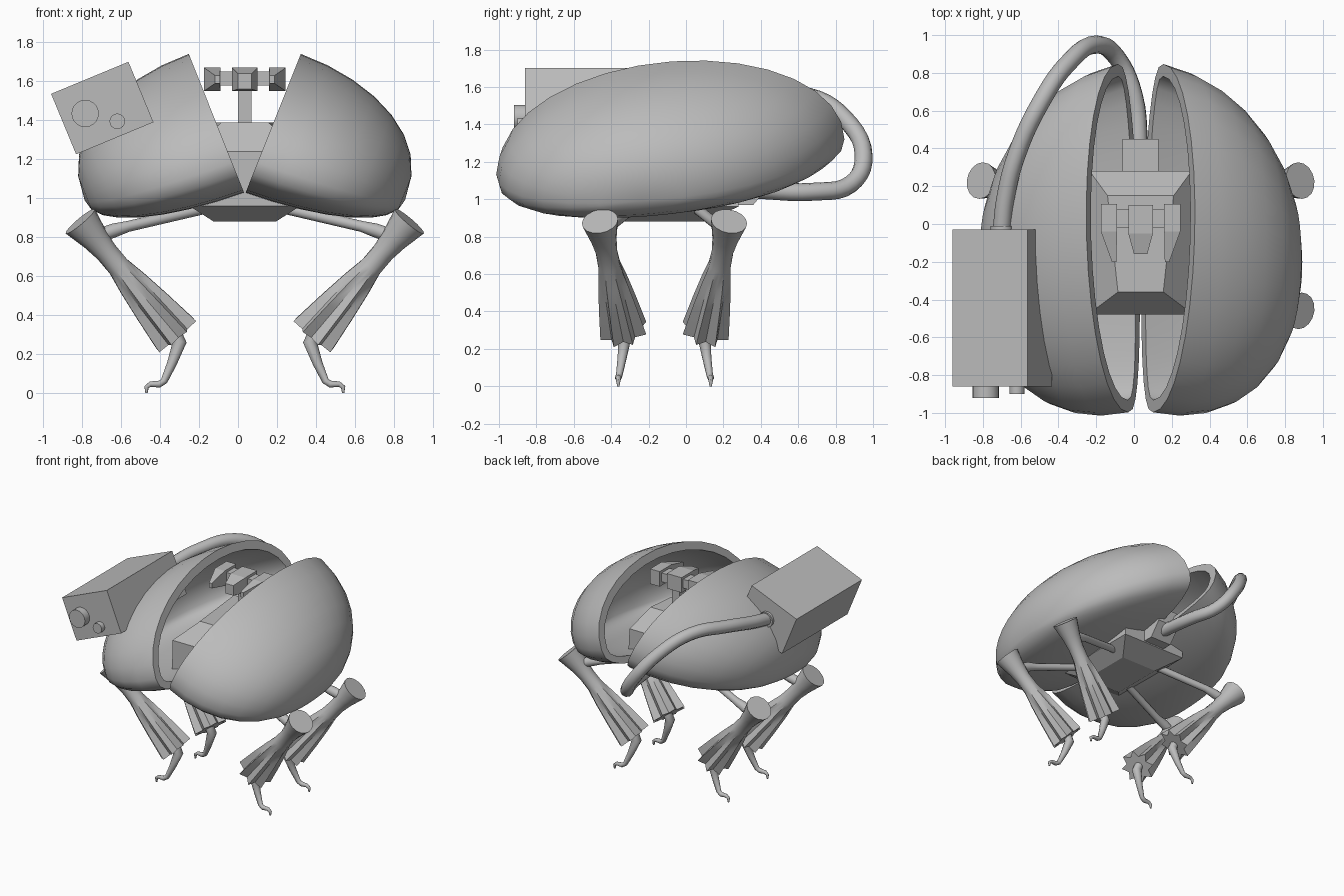
import bpy, bmesh, math
from mathutils import Vector, Matrix

cube = bpy.data.objects.get("Cube")
if cube:
    bpy.data.objects.remove(cube)

MID = 0.035  # the pod's own centre plane
grey = bpy.data.materials.new("plain_grey")
grey.use_nodes = True
grey.diffuse_color = (0.5, 0.5, 0.5, 1)
grey.node_tree.nodes["Principled BSDF"].inputs["Base Color"].default_value = (0.5, 0.5, 0.5, 1)


def finish(name, bm, smooth=None):
    bmesh.ops.recalc_face_normals(bm, faces=bm.faces)
    mesh = bpy.data.meshes.new(name)
    bm.to_mesh(mesh)
    bm.free()
    mesh.materials.append(grey)
    ob = bpy.data.objects.new(name, mesh)
    bpy.context.collection.objects.link(ob)
    if smooth:
        bpy.ops.object.select_all(action="DESELECT")
        ob.select_set(True)
        bpy.context.view_layer.objects.active = ob
        bpy.ops.object.shade_smooth_by_angle(angle=math.radians(smooth))
    return ob


def loft(bm, rings, caps=True):
    """Skin a list of equally long closed rings of points."""
    vs = [[bm.verts.new(p) for p in r] for r in rings]
    n = len(vs[0])
    for a, b in zip(vs, vs[1:]):
        for i in range(n):
            j = (i + 1) % n
            bm.faces.new((a[i], a[j], b[j], b[i]))
    if caps:
        bm.faces.new(vs[0])
        bm.faces.new(vs[-1])
    return vs


def ring(center, axis, r, n=14, flute=0.0):
    """Circle about an axis; flute pushes every other point in and out."""
    axis = Vector(axis).normalized()
    ref = Vector((0, 0, 1)) if abs(axis.y) > 0.8 else Vector((0, 1, 0))
    u = axis.cross(ref).normalized()
    v = axis.cross(u)
    out = []
    for i in range(n):
        a = math.tau * i / n
        q = r * (1 + (flute if i % 2 else -flute))
        out.append(Vector(center) + q * (math.cos(a) * u + math.sin(a) * v))
    return out


def tube(name, pts, radii, n=12, smooth=50):
    pts = [Vector(p) for p in pts]
    bm = bmesh.new()
    rings = []
    for i, (p, r) in enumerate(zip(pts, radii)):
        rings.append(ring(p, pts[min(i + 1, len(pts) - 1)] - pts[max(i - 1, 0)], r, n))
    loft(bm, rings)
    return finish(name, bm, smooth)


def slab(name, levels, axis="z"):
    """Tapered block: each level is (position, lo_a, hi_a, lo_b, hi_b)."""
    bm = bmesh.new()
    rings = []
    for h, a0, a1, b0, b1 in levels:
        corners = [(a0, b0), (a1, b0), (a1, b1), (a0, b1)]
        rings.append([(a, b, h) if axis == "z" else (a, h, b) for a, b in corners])
    loft(bm, rings)
    return finish(name, bm)


# Hollow half-egg shells with leaning cut rims, flat below and tall above
def shell(name, side):
    up = Vector((0.37, 0, 0.93)).normalized()
    out = Vector((up.z, 0, -up.x))
    center = Vector((0.093, -0.075, 1.252))
    steps, n = 8, 32

    def place(along, high, depth, s):
        y = along - 0.17 * s
        p = center + (high + 0.04 * s + 0.08 * y) * up + depth * s * out
        return Vector((MID + side * p.x, p.y + y, p.z))

    def layer(k):
        rings = []
        for step in range(steps):
            t = math.pi / 2 * step / steps
            c, s = math.cos(t) ** 0.87, math.sin(t)
            r = []
            for i in range(n):
                a = math.tau * i / n
                h = math.sin(a)
                high = (0.522 - k) * h if h > 0 else -(0.226 - k) * abs(h) ** 0.75
                r.append(place((0.922 - k) * math.cos(a) * c, high * c, 0.775 - k, s))
            rings.append(r)
        return rings, place(0, 0, 0.775 - k, 1)

    outer, tip_o = layer(0)
    inner, tip_i = layer(0.065)
    bm = bmesh.new()
    vs = loft(bm, outer[::-1] + inner, caps=False)
    for r, tip in ((vs[0], tip_o), (vs[-1], tip_i)):
        t = bm.verts.new(tip)
        for i in range(n):
            bm.faces.new((r[i], r[(i + 1) % n], t))
    finish(name, bm, 45)


for side, label in ((1, "left"), (-1, "right")):
    shell(label + "_shell", side)

# Cockpit hull between the shells: (height, front half width, back half width, front, back)
bm = bmesh.new()
loft(bm, [[(MID - f, y0, z), (MID + f, y0, z), (MID + b, y1, z), (MID - b, y1, z)]
          for z, f, b, y0, y1 in [(0.88, 0.16, 0.16, -0.33, 0.1), (0.96, 0.285, 0.285, -0.48, 0.28),
                                  (1.24, 0.28, 0.27, -0.48, 0.28), (1.39, 0.12, 0.175, -0.36, 0.15)]])
finish("hull", bm)
slab("rear_socket", [(0.97, MID - 0.095, MID + 0.095, 0.25, 0.36),
                     (1.08, MID - 0.095, MID + 0.095, 0.25, 0.45),
                     (1.2, MID - 0.095, MID + 0.095, 0.25, 0.45)])

# Control head on a post
slab("control_post", [(1.36, MID - 0.035, MID + 0.035, 0.0, 0.08),
                      (1.6, MID - 0.035, MID + 0.035, 0.0, 0.08)])
slab("control_crossbar", [(1.58, MID - 0.14, MID + 0.14, -0.02, 0.08),
                          (1.65, MID - 0.14, MID + 0.14, -0.02, 0.08)])
slab("control_nose", [(-0.16, MID - 0.035, MID + 0.035, 1.56, 1.64),
                      (-0.05, MID - 0.065, MID + 0.065, 1.55, 1.67),
                      (0.1, MID - 0.065, MID + 0.065, 1.55, 1.67)], "y")
for side, label in ((1, "left"), (-1, "right")):
    a, b = sorted((MID + side * 0.125, MID + side * 0.21))
    c = MID + side * 0.14
    slab(label + "_control_arm", [(-0.2, c - 0.012, c + 0.012, 1.59, 1.63),
                                  (-0.04, a, b, 1.55, 1.67),
                                  (0.105, a, b, 1.55, 1.67)], "y")

# Tilted side box with two lenses and a hose socket
box = slab("side_box", [(-0.86, -0.215, 0.215, -0.168, 0.168),
                        (-0.03, -0.215, 0.215, -0.168, 0.168)], "y")
box.matrix_world = Matrix.Translation((-0.697, 0, 1.463)) @ Matrix.Rotation(math.radians(-22.5), 4, "Y")
tube("large_lens", [(-0.785, -0.84, 1.435), (-0.785, -0.92, 1.435)], [0.07] * 2, 20)
tube("small_lens", [(-0.62, -0.84, 1.395), (-0.62, -0.9, 1.395)], [0.04] * 2, 16)
tube("hose_socket", [(-0.7, -0.04, 1.47), (-0.7, -0.01, 1.47)], [0.06] * 2, 16)

# Hose sweeping round the back into the hull
curve = bpy.data.curves.new("hose_path", "CURVE")
curve.dimensions = "3D"
curve.bevel_depth = 0.048
curve.bevel_resolution = 3
curve.resolution_u = 5
curve.use_fill_caps = True
path = [(-0.7, -0.03, 1.47), (-0.68, 0.14, 1.5), (-0.62, 0.37, 1.54), (-0.49, 0.65, 1.55),
        (-0.35, 0.85, 1.43), (-0.2, 0.95, 1.23), (-0.09, 0.88, 1.08), (0.0, 0.68, 1.04), (0.03, 0.38, 1.05)]
spline = curve.splines.new("BEZIER")
spline.bezier_points.add(len(path) - 1)
for bp, p in zip(spline.bezier_points, path):
    bp.co = p
    bp.handle_left_type = bp.handle_right_type = "AUTO"
curve.materials.append(grey)
hose = bpy.data.objects.new("hose", curve)
bpy.context.collection.objects.link(hose)


# Four legs: hip rod, flared fluted shin and hooked foot
def leg(name, side, end):
    def place(x, y, z):
        return Vector((MID + side * x, -0.115 + end * y, z))

    tube(name + "_hip", [place(0.15, 0.16, 0.96), place(0.6, 0.29, 0.855), place(0.67, 0.3, 0.835), place(0.8, 0.32, 0.79)],
         [0.028, 0.028, 0.036, 0.036])
    top, foot = place(0.845, 0.345, 0.882), place(0.35, 0.22, 0.295)
    axis = foot - top
    bm = bmesh.new()
    profile = [(0, 0.098, 0), (0.05, 0.089, 0), (0.16, 0.07, 0), (0.27, 0.058, 0), (0.4, 0.06, 0.04),
               (0.55, 0.076, 0.12), (0.75, 0.093, 0.17), (1, 0.112, 0.2)]
    loft(bm, [ring(top + axis * t, axis, r, 16, f) for t, r, f in profile])
    finish(name + "_shin", bm, 35)
    tube(name + "_foot",
         [place(0.37, 0.21, 0.33), place(0.335, 0.212, 0.26), place(0.375, 0.227, 0.15), place(0.415, 0.242, 0.06),
          place(0.44, 0.247, 0.045), place(0.485, 0.247, 0.045), place(0.505, 0.247, 0.03), place(0.505, 0.247, 0.0)],
         [0.035, 0.036, 0.025, 0.018, 0.018, 0.014, 0.012, 0.006], 10)


for side, label in ((1, "left"), (-1, "right")):
    for end, place_name in ((-1, "front"), (1, "rear")):
        leg(place_name + "_" + label, side, end)
